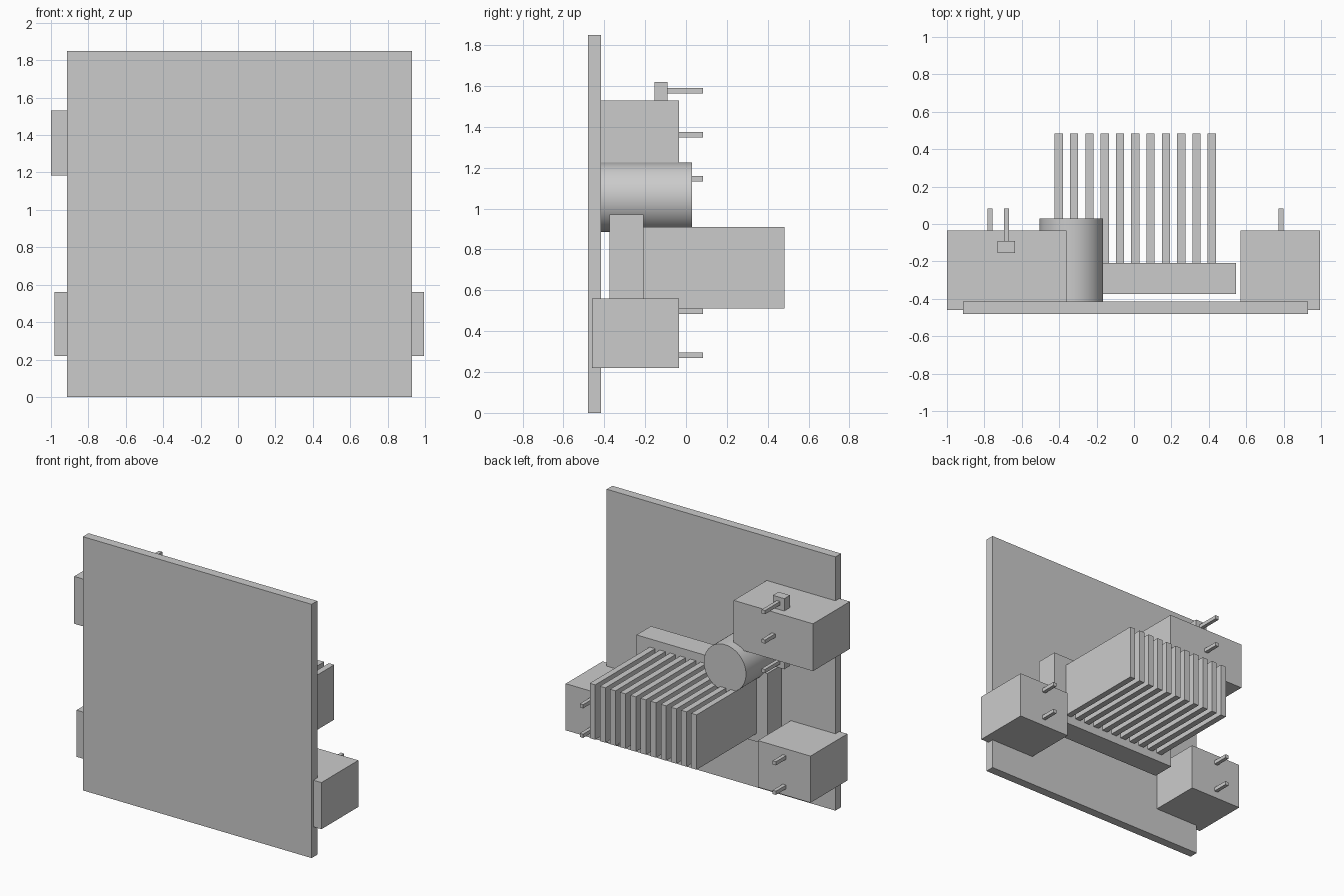
import bpy
import math

cube = bpy.data.objects.get("Cube")
if cube:
    bpy.data.objects.remove(cube, do_unlink=True)

grey = bpy.data.materials.new("plain_grey")
grey.use_nodes = True
colour = (0.6, 0.6, 0.6, 1)
grey.diffuse_color = colour
grey.node_tree.nodes["Principled BSDF"].inputs["Base Color"].default_value = colour


def box(name, xs, ys, zs):
    """Box spanning the given (low, high) range on each axis."""
    spans = (xs, ys, zs)
    bpy.ops.mesh.primitive_cube_add(size=1, location=[sum(s) / 2 for s in spans])
    ob = bpy.context.object
    ob.name = name
    ob.scale = [s[1] - s[0] for s in spans]
    bpy.ops.object.transform_apply(location=False, rotation=False, scale=True)
    ob.data.materials.append(grey)
    return ob


def pin(name, x, z, root):
    """Thin square pin pointing backwards."""
    h = 0.0135
    box(name, (x - h, x + h), (root, 0.083), (z - h, z + h))


# Mounting board
box("board", (-0.915, 0.93), (-0.48, -0.415), (0, 1.85))

# Lower corner blocks, two pins each
block_y = (-0.46, -0.035)
for side, x0, pin_x in (("left", 0.57, 0.785), ("right", -0.98, -0.77)):
    box(f"lower_{side}_block", (x0, x0 + 0.425), block_y, (0.22, 0.56))
    for level, z in (("low", 0.283), ("high", 0.498)):
        pin(f"lower_{side}_pin_{level}", pin_x, z, -0.04)

# Upper block with a bar through it carrying three pins
box("upper_block", (-1.0, -0.36), block_y, (1.185, 1.53))
box("pin_bar", (-0.73, -0.637), (-0.155, -0.09), (1.105, 1.62))
for i in range(3):
    pin(f"upper_pin_{i + 1}", -0.682, 1.147 + 0.215 * i, -0.095)

# Heat sink: base plate and row of fins
box("heat_sink_base", (-0.51, 0.545), (-0.375, -0.208), (0.45, 0.97))
for i in range(11):
    x = -0.402 + 0.0818 * i
    box(f"heat_sink_fin_{i + 1}", (x - 0.022, x + 0.022), (-0.21, 0.483), (0.51, 0.91))

# Round capacitor standing on the board
bpy.ops.mesh.primitive_cylinder_add(
    vertices=64, radius=0.17, depth=0.447,
    location=(-0.335, -0.1935, 1.055), rotation=(math.pi / 2, 0, 0))
can = bpy.context.object
can.name = "capacitor"
can.data.materials.append(grey)
bpy.ops.object.shade_smooth_by_angle(angle=math.radians(30))
